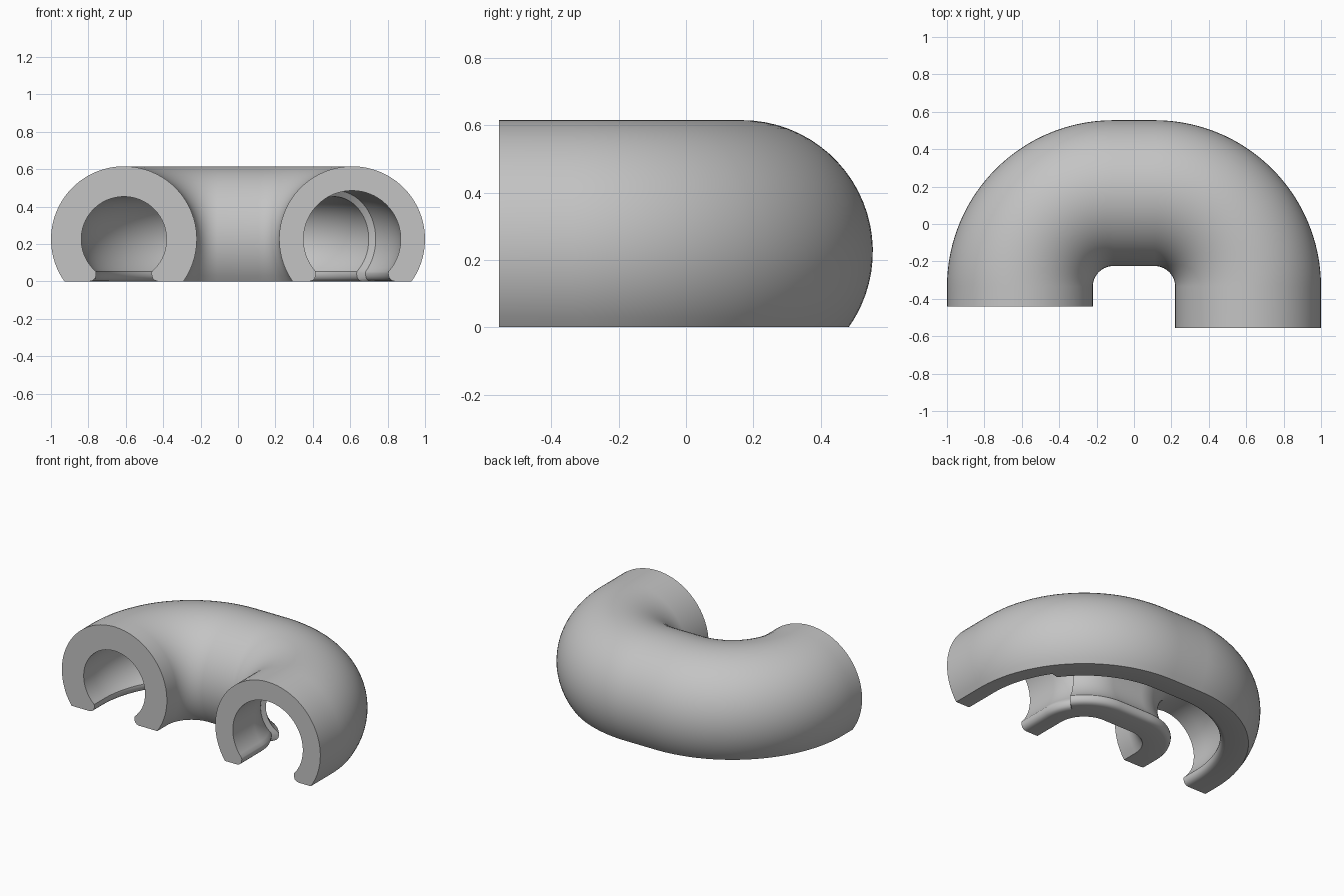
import bpy, bmesh, math

if "Cube" in bpy.data.objects:
    bpy.data.objects.remove(bpy.data.objects["Cube"])

R_OUT, CZ = 0.39, 0.225        # tube radius and height of its axis
BEND, BX, BY = 0.50, 0.11, -0.335  # bend radius and bend centres (+-BX, BY)
NARROW, WIDE = 0.228, 0.26     # bore radii
STEP = 35                      # bend angle where the bore widens


def section(bore):
    """C-shaped cross-section, open at the bottom, with rounded lips."""
    a0 = -math.asin(CZ / R_OUT)
    n = 48
    pts = []
    for i in range(n + 1):
        a = a0 + (math.pi - 2 * a0) * i / n
        pts.append((R_OUT * math.cos(a), CZ + R_OUT * math.sin(a)))
    b0 = -math.asin(0.172 / bore)
    h = bore * math.cos(b0)
    lip = [(h + 0.032, 0), (h + 0.016, 0.005), (h + 0.005, 0.015),
           (h, 0.028), (h - 0.002, 0.042)]
    pts += [(-x, z) for x, z in lip]
    for i in range(n + 1):
        a = math.pi - b0 - (math.pi - 2 * b0) * i / n
        pts.append((bore * math.cos(a), CZ + bore * math.sin(a)))
    pts += reversed(lip)
    return pts


# Stations along the U: position, outward direction, bore radius
stations = [(-BX - BEND, -0.44, 180, NARROW)]
for i in range(37):
    a = 180 - 2.5 * i
    r = math.radians(a)
    stations.append((-BX + BEND * math.cos(r), BY + BEND * math.sin(r), a, NARROW))
angles = [90 - 2.5 * i for i in range(22)] + [STEP + 1, STEP - 0.5] + \
         [32.5 - 2.5 * i for i in range(14)]
for a in angles:
    r = math.radians(a)
    stations.append((BX + BEND * math.cos(r), BY + BEND * math.sin(r), a,
                     NARROW if a > STEP else WIDE))
stations.append((BX + BEND, -0.555, 0, WIDE))

# Sweep the section along the path
bm = bmesh.new()
rings = []
for px, py, a, bore in stations:
    c, s = math.cos(math.radians(a)), math.sin(math.radians(a))
    rings.append([bm.verts.new((px + u * c, py + u * s, z)) for u, z in section(bore)])
for p, q in zip(rings, rings[1:]):
    for i in range(len(p)):
        j = (i + 1) % len(p)
        bm.faces.new((p[i], p[j], q[j], q[i]))
# Flat cut ends
bm.faces.new(rings[0])
bm.faces.new(rings[-1])
bmesh.ops.recalc_face_normals(bm, faces=bm.faces)

mesh = bpy.data.meshes.new("curved_tube")
bm.to_mesh(mesh)
bm.free()
tube = bpy.data.objects.new("curved_tube", mesh)
bpy.context.collection.objects.link(tube)

grey = bpy.data.materials.new("grey")
grey.diffuse_color = (0.55, 0.55, 0.55, 1)
grey.use_nodes = True
grey.node_tree.nodes["Principled BSDF"].inputs["Base Color"].default_value = grey.diffuse_color
mesh.materials.append(grey)

bpy.context.view_layer.objects.active = tube
tube.select_set(True)
bpy.ops.object.shade_smooth_by_angle(angle=math.radians(35))
